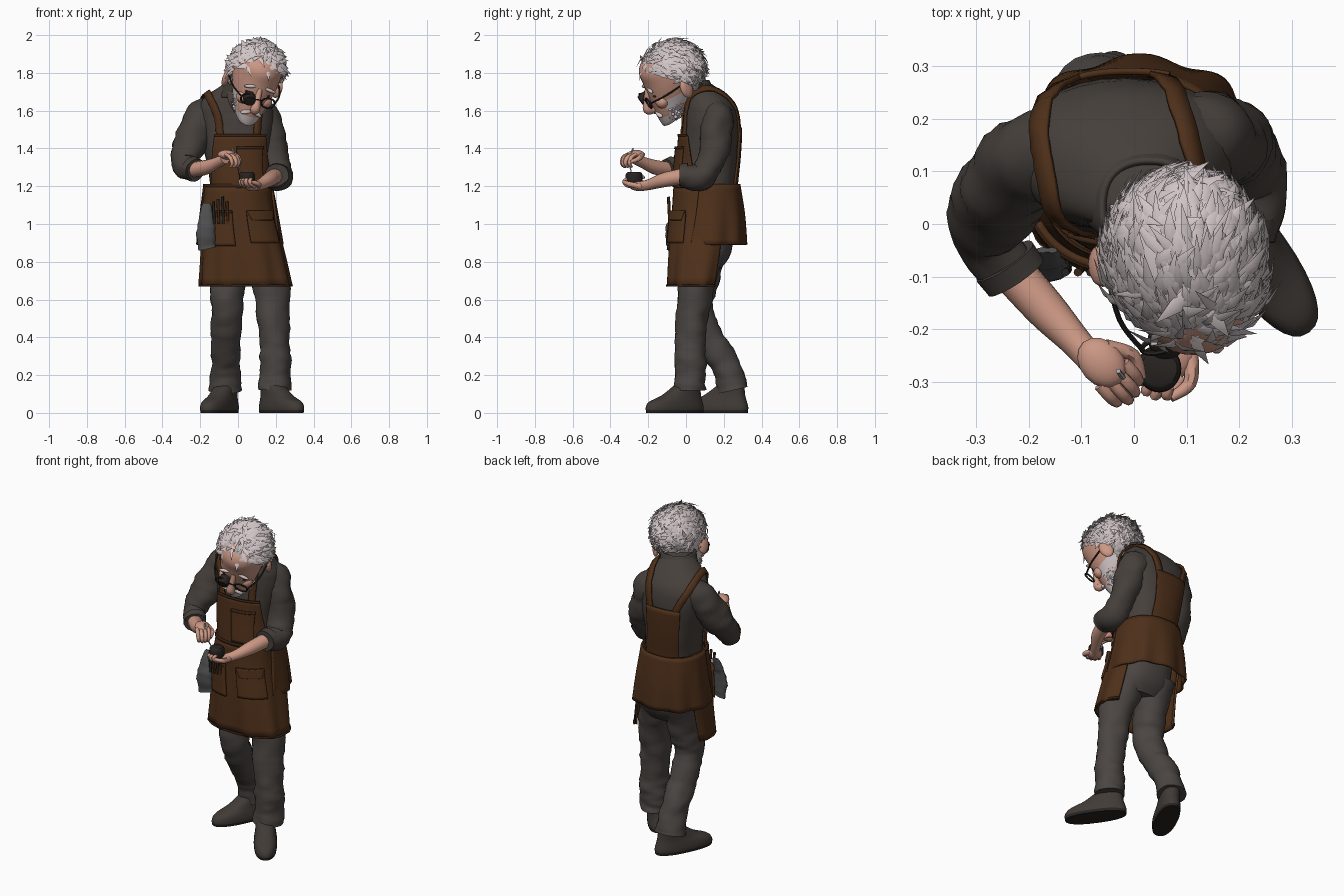
import bpy, bmesh, random
from math import sin, cos, pi, radians, copysign
from mathutils import Vector, Matrix, noise
from mathutils.bvhtree import BVHTree

random.seed(7)
if "Cube" in bpy.data.objects:
    bpy.data.objects.remove(bpy.data.objects["Cube"])


def material(name, *rgb):
    m = bpy.data.materials.new(name)
    m.use_nodes = True
    m.diffuse_color = (*rgb, 1)
    m.node_tree.nodes["Principled BSDF"].inputs["Base Color"].default_value = (*rgb, 1)
    return m


SKIN = material("skin", .6, .31, .23)
HAIR = material("silver hair", .64, .56, .57)
SHIRT = material("charcoal shirt", .06, .05, .043)
TROUSER = material("grey trousers", .07, .06, .055)
LEATHER = material("brown leather", .075, .029, .01)
HEM = material("dark leather", .045, .018, .008)
SHOE = material("shoe leather", .052, .043, .037)
BLACK = material("black", .02, .017, .015)
RAG = material("grey cloth", .075, .075, .075)
STEEL = material("steel", .4, .4, .4)


def finish(name, bm, mats, M=None, rule=None, angle=45):
    """Turn a bmesh into a smooth, coloured object."""
    bmesh.ops.recalc_face_normals(bm, faces=bm.faces)
    for f in bm.faces:
        f.smooth = True
        if rule:
            f.material_index = rule(f.calc_center_median())
    me = bpy.data.meshes.new(name)
    bm.to_mesh(me)
    bm.free()
    for m in mats:
        me.materials.append(m)
    me.set_sharp_from_angle(angle=radians(angle))
    if M:
        me.transform(M)
    ob = bpy.data.objects.new(name, me)
    bpy.context.collection.objects.link(ob)
    return ob


def grid(name, rows, mats, closed=True, amp=0, thick=0, **kw):
    """Skin a list of point rows; closed rows are capped."""
    bm = bmesh.new()
    rings = []
    for row in rows:
        mid = sum(row, Vector()) / len(row)
        ring = []
        for p in row:
            wob = noise.noise(p * 9) + .7 * noise.noise(Vector((p.x * 12, p.y * 12, p.z * 30)))
            ring.append(bm.verts.new(p + (p - mid).normalized() * wob * amp))
        rings.append(ring)
    n = len(rows[0])
    for a, b in zip(rings, rings[1:]):
        for i in range(n if closed else n - 1):
            j = (i + 1) % n
            bm.faces.new((a[i], a[j], b[j], b[i]))
    if closed:
        bm.faces.new(rings[0])
        bm.faces.new(rings[-1])
    ob = finish(name, bm, mats, **kw)
    if thick:
        mod = ob.modifiers.new("thickness", "SOLIDIFY")
        mod.thickness, mod.offset = thick, 0
    return ob


def spline(keys, per=5):
    """Sample a smooth curve through key tuples."""
    out = []
    for i in range(len(keys) - 1):
        a, b, c, d = (keys[min(max(k, 0), len(keys) - 1)] for k in range(i - 1, i + 3))
        for s in range(per):
            t = s / per
            out.append([.5 * (2 * q + (r - p) * t + (2 * p - 5 * q + 4 * r - w) * t * t
                              + (3 * q - p - 3 * r + w) * t ** 3) for p, q, r, w in zip(a, b, c, d)])
    return out + [list(keys[-1])]


def tube(name, keys, mat, sides=14, flat=1, per=5, **kw):
    """Round limb along keys of x, y, z, radius."""
    pts = spline(keys, per)
    P = [Vector(p[:3]) for p in pts]
    u, rows = None, []
    for i, p in enumerate(P):
        t = (P[min(i + 1, len(P) - 1)] - P[max(i - 1, 0)]).normalized()
        u = u or t.cross(Vector((1, 0, 0) if abs(t.y) > .9 else (0, 1, 0)))
        u = (u - t * u.dot(t)).normalized()
        v = t.cross(u) * flat
        rows.append([p + (u * cos(a) + v * sin(a)) * pts[i][3]
                     for a in (2 * pi * k / sides for k in range(sides))])
    return grid(name, rows, [mat], **kw)


def rim(ring, a, off=0, e=.85):
    """Point on a horizontal superellipse z, cx, cy, rx, ry."""
    z, cx, cy, rx, ry = ring
    c, s = cos(a), sin(a)
    return Vector((cx + (rx + off) * copysign(abs(c) ** e, c), cy + (ry + off) * copysign(abs(s) ** e, s), z))


def loft(name, profile, mats, sides=32, per=4, e=.85, **kw):
    rows = [[rim(r, 2 * pi * k / sides, 0, e) for k in range(sides)] for r in spline(profile, per)]
    return grid(name, rows, mats, **kw)


def panel(name, profile, z0, z1, top, bottom, off, mat, thick=.012, fold=0, steps=12, cols=40):
    """Cloth piece that follows a lofted profile between two heights and angles."""
    fine = sorted(spline(profile, 8))
    rows = []
    for i in range(steps + 1):
        t = i / steps
        z = z0 + (z1 - z0) * t
        lo = max((r for r in fine if r[0] <= z + 1e-6), default=fine[0])
        hi = min((r for r in fine if r[0] > z), default=lo)
        k = (z - lo[0]) / (hi[0] - lo[0]) if hi[0] > lo[0] else 0
        ring = [p + (q - p) * k for p, q in zip(lo, hi)]
        a0, a1 = (radians(p + (q - p) * t) for p, q in zip(top, bottom))
        angles = [a0 + (a1 - a0) * j / cols for j in range(cols + 1)]
        rows.append([rim(ring, a, off + fold * t * sin(9 * a)) for a in angles])
    return grid(name, rows, [mat], closed=False, thick=thick)


def ball(name, loc, size, mat, M=Matrix(), rot=Matrix()):
    bm = bmesh.new()
    bmesh.ops.create_uvsphere(bm, u_segments=16, v_segments=10, radius=1)
    return finish(name, bm, [mat], M @ Matrix.Translation(loc) @ rot @ Matrix.Diagonal((*size, 1)))


def place(loc, yaw=0, roll=0, pitch=0, size=1):
    R = [Matrix.Rotation(radians(a), 4, ax) for a, ax in ((yaw, "Z"), (roll, "Y"), (pitch, "X"))]
    return Matrix.Translation(loc) @ R[0] @ R[1] @ R[2] @ Matrix.Scale(size, 4)


# Torso and hips
TORSO = [(1.0, .02, .1, .15, .15), (1.2, .01, .105, .155, .15), (1.35, -.005, .12, .165, .15),
         (1.5, -.01, .13, .195, .147), (1.6, -.015, .128, .2, .138), (1.67, -.015, .108, .165, .115),
         (1.72, 0, .078, .108, .088), (1.76, .02, .045, .065, .06)]
torso = loft("shirt_body", TORSO, [SHIRT], amp=.004, per=5)
loft("trouser_hips", [(.76, .05, .1, .12, .08), (.85, .045, .115, .165, .125), (1.05, .02, .11, .16, .15)], [TROUSER])

# Legs and shoes
LEGS = {"right": [(-.04, .13, .9, .11), (-.05, .08, .72, .1), (-.06, .05, .56, .085), (-.065, .125, .39, .08),
                  (-.065, .215, .25, .076), (-.065, .25, .12, .084)],
        "left": [(.1, .11, .9, .11), (.16, .06, .72, .1), (.185, .035, .52, .088), (.195, .02, .33, .08),
                 (.2, .02, .2, .084), (.2, .02, .12, .09)]}
FEET = {"right": ((-.098, .165, 0), -26), "left": ((.23, -.06, 0), 35)}
UPPER = [(0, 0, 0, .062, .176), (.03, 0, 0, .066, .178), (.06, 0, .008, .063, .162),
         (.095, 0, .045, .057, .115), (.16, 0, .09, .054, .062)]
for side, path in LEGS.items():
    tube(side + "_trouser_leg", path, TROUSER, sides=20, per=8, amp=.012)
    foot = place(*FEET[side])
    loft(side + "_shoe", UPPER, [SHOE, BLACK], M=foot, rule=lambda c: int(c.z < .02), per=5)
    for k in range(3):
        y, z = -.02 - k * .025, .112 - k * .014
        tube(side + "_lace", [(-.03, y, z - .01, .004), (0, y - .01, z, .004), (.03, y, z - .01, .004)],
             BLACK, sides=6, M=foot)

# Sleeves, cuffs and forearms
ARMS = {"right": ([(-.14, .14, 1.61, .075), (-.19, .125, 1.56, .088), (-.25, .06, 1.43, .084),
                   (-.285, -.015, 1.31, .068), (-.225, -.1, 1.285, .052)],
                  [(-.25, -.07, 1.285, .042), (-.17, -.16, 1.3, .039), (-.11, -.225, 1.325, .03), (-.07, -.27, 1.345, .028)]),
        "left": ([(.08, .16, 1.6, .075), (.13, .165, 1.55, .088), (.185, .15, 1.41, .08),
                  (.212, .09, 1.26, .072), (.205, -.03, 1.255, .06)],
                 [(.2, 0, 1.255, .042), (.165, -.11, 1.235, .039), (.12, -.19, 1.21, .029), (.085, -.24, 1.2, .026)])}
for side, (sleeve, fore) in ARMS.items():
    tube(side + "_sleeve", sleeve, SHIRT, sides=20, per=8, amp=.013)
    tube(side + "_forearm", fore, SKIN)
    end = Vector(sleeve[-1][:3])
    back = end.lerp(Vector(sleeve[-2][:3]), .35)
    tube(side + "_rolled_cuff", [(*back, .066), (*end, .063)], SHIRT, sides=18, amp=.006)


# Hands
def hand(side, M, curl, thumb):
    ball(side + "_palm", (0, -.005, 0), (.036, .046, .022), SKIN, M)
    for k in range(4):
        x, r = -.027 + .018 * k, .0105
        long = 1 - .12 * abs(k - 1.4)
        tube(side + "_finger", [(x, -.03, 0, r), (x, -.07 * long, -.012 * curl, r),
                                (x * .9, -.084 * long, -.04 * curl, r * .9),
                                (x * .8, -.066 * long, -.056 * curl, r * .7)], SKIN, sides=8, per=3, M=M)
    tube(side + "_thumb", [(thumb * .022, .01, 0, .014), (thumb * .046, -.03, -.018 * curl, .012),
                           (thumb * .032, -.068, -.034 * curl, .008)], SKIN, sides=8, M=M)


hand("right", place((-.065, -.26, 1.367), 42, size=1.15), 1, 1)
hand("left", place((.08, -.245, 1.2), -32, size=1.15), -.6, 1)
tube("tweezers", [(-.03, -.28, 1.4, .005), (-.01, -.3, 1.34, .005), (.02, -.29, 1.275, .003)], STEEL, sides=6)
loft("pocket_watch", [(1.21, .048, -.275, .03, .03), (1.222, .048, -.275, .041, .044), (1.262, .048, -.275, .041, .044),
                      (1.275, .048, -.275, .034, .034)], [BLACK], e=1)
tube("watch_crown", [(.048, -.235, 1.245, .008), (.05, -.22, 1.25, .008)], STEEL, sides=8)

# Apron skirt, bib and pockets
FRONT = [(.67, .04, .055, .24, .15), (.85, .025, .08, .215, .168), (1.05, 0, .1, .19, .172), (1.21, 0, .1, .168, .16)]
BACK = [(.89, .01, .1, .215, .205), (1.05, .005, .11, .195, .187), (1.21, 0, .11, .172, .166)]
panel("apron_front_skirt", FRONT, 1.21, .67, (-205, 25), (-205, 36), 0, LEATHER, fold=.007, cols=64)
panel("apron_front_hem", FRONT, .68, .67, (-205, 36), (-205, 36), .006, HEM, .008, steps=2, cols=64)
panel("apron_back_skirt", BACK, 1.21, .89, (-10, 190), (-18, 198), .006, LEATHER, fold=.008, cols=64)
panel("apron_bib", TORSO, 1.47, 1.19, (-120, -45), (-150, -12), .016, LEATHER)
panel("apron_bib_hem", TORSO, 1.475, 1.463, (-120, -45), (-120, -45), .02, HEM, .01, steps=2)
panel("apron_back_bib", TORSO, 1.51, 1.19, (72, 126), (66, 134), .014, LEATHER)
panel("apron_waistband", FRONT, 1.213, 1.195, (-180, 180), (-180, 180), .007, HEM, .008, steps=2, cols=64)
POCKETS = {"chest": (TORSO, 1.41, 1.22, (-90, -50), .026), "right": (FRONT, 1.07, .885, (-152, -96), .014),
           "left": (FRONT, 1.07, .9, (-80, -30), .014)}
for side, (prof, z0, z1, span, off) in POCKETS.items():
    panel(side + "_pocket", prof, z0, z1, span, span, off, LEATHER, .014, cols=14)
    panel(side + "_pocket_hem", prof, z0, z0 - .012, span, span, off + .007, HEM, .008, steps=2, cols=14)
panel("left_pocket_flap", FRONT, 1.07, 1.02, (-80, -30), (-74, -36), .022, LEATHER, .012, cols=14)

# Shoulder straps laid on the shirt
skin_tree = BVHTree.FromPolygons([v.co for v in torso.data.vertices], [p.vertices for p in torso.data.polygons])
STRAP = [(-.1, .115, -.04, 1.45), (-.11, .115, -.03, 1.56), (-.145, .105, .04, 1.67), (-.185, .1, .13, 1.7),
         (-.17, .07, .23, 1.62), (-.125, .05, .29, 1.5), (-.11, .05, .3, 1.36)]
for col, side in enumerate(("right", "left")):
    path = [Vector((k[col], k[2], k[3])) for k in spline(STRAP, 6)]
    rows = []
    for i, p in enumerate(path):
        hit, nor, _, _ = skin_tree.find_nearest(p)
        along = path[min(i + 1, len(path) - 1)] - path[max(i - 1, 0)]
        across = along.cross(nor).normalized()
        rows.append([hit + nor * .012 + across * w for w in (-.02, 0, .02)])
    grid(side + "_strap", rows, [LEATHER], closed=False, thick=.01)

# Rag and pocket tools
tube("hanging_rag", [(-.165, -.05, 1.11, .026), (-.17, -.075, 1.03, .042), (-.172, -.085, .94, .052),
                     (-.16, -.08, .87, .046)], RAG, flat=.5, amp=.014)
for k in range(4):
    x = -.125 + k * .024
    tube("pocket_tool", [(x, -.087, 1.0, .007), (x - .006, -.092, 1.12 + .012 * (k % 3), .008)],
         (BLACK, HEM)[k % 2], sides=8)

# Neck and collar
tube("neck", [(.01, .07, 1.65, .065), (.05, 0, 1.73, .064), (.075, -.05, 1.78, .07)], SKIN)
panel("collar", [(1.66, 0, .07, .1, .09), (1.76, .03, .03, .082, .082)], 1.76, 1.67, (-60, 240), (-75, 255), .006, SHIRT)
for s in (-1, 1):
    tube("collar_point", [(.03 + s * .06, -.03, 1.7, .03), (.03 + s * .055, -.05, 1.65, .026),
                          (.03 + s * .045, -.045, 1.59, .004)], SHIRT, flat=.3, sides=8)

# Head, face and glasses
H = place((.1, -.083, 1.81), 17, 12, 28)
SKULL = [(-.252, 0, -.125, .03, .03), (-.235, 0, -.105, .055, .055), (-.18, 0, -.075, .082, .09),
         (-.13, 0, -.04, .1, .125), (-.07, 0, -.02, .117, .145), (0, 0, -.005, .127, .155),
         (.06, 0, -.01, .122, .147), (.105, 0, -.01, .095, .115), (.135, 0, 0, .05, .06)]


def bearded(c):
    return int(c.y < .03 and (c.z < -.2 or (c.z < -.1 and abs(c.x) > .075 and c.y > -.11)))


loft("head", SKULL, [SKIN, HAIR], M=H, rule=bearded, e=.95)
tube("nose", [(0, -.152, -.03, .014), (0, -.182, -.09, .018), (0, -.195, -.132, .026), (0, -.168, -.152, .016)], SKIN, M=H)
for s in (-1, 1):
    ball("ear", (s * .143, .015, -.08), (.019, .038, .054), SKIN, H, Matrix.Rotation(s * .45, 4, "Z"))
    ball("cheek", (s * .06, -.12, -.11), (.04, .035, .035), SKIN, H)
    ball("eyebrow", (s * .055, -.153, -.025), (.036, .01, .009), HAIR, H, Matrix.Rotation(s * .2, 4, "Y"))
    ball("moustache", (s * .028, -.156, -.172), (.034, .016, .012), HAIR, H, Matrix.Rotation(s * .4, 4, "Y"))
    ball("eye", (s * .052, -.14, -.064), (.018, .012, .01), BLACK, H)
    ring = [(s * .058 + .037 * cos(a), -.188, -.084 + .029 * sin(a), .005) for a in (pi * k / 6 for k in range(13))]
    tube("glasses_rim", ring, BLACK, sides=6, per=2, M=H)
    tube("glasses_arm", [(s * .095, -.185, -.077, .005), (s * .132, -.1, -.066, .005), (s * .142, .02, -.05, .005)],
         BLACK, sides=6, M=H)
tube("glasses_bridge", [(-.02, -.188, -.079, .004), (0, -.193, -.074, .004), (.02, -.188, -.079, .004)], BLACK, sides=6, M=H)
tube("eye_loupe", [(-.046, -.155, -.08, .03), (-.046, -.18, -.084, .034), (-.047, -.205, -.088, .029)], BLACK, M=H)


# Hair cap and locks
def hairy(p):
    if p.z > .02:
        return p.y > -.04 - (p.z - .02) * 1.4
    return p.y > -.04 - p.z * .35


def locks(name, count, centre, size, keep, flow, length, width):
    """Scatter flat tapered tufts over part of an ellipsoid."""
    bm = bmesh.new()
    while count:
        d = Vector([random.gauss(0, 1) for _ in range(3)]).normalized()
        p = Vector([c + q * r for c, q, r in zip(centre, d, size)])
        if not keep(p):
            continue
        count -= 1
        n = Vector([q / r for q, r in zip(d, size)]).normalized()
        f = Vector(flow) + Vector((d.x * .5, 0, 0)) + Vector([random.gauss(0, .3) for _ in range(3)])
        t = (f - n * f.dot(n)).normalized() + n * random.uniform(.02, .25)
        s = n.cross(t).normalized()
        L, w = length * random.uniform(.6, 1.3), width * random.uniform(.6, 1.2)
        a, b = ([bm.verts.new(q + v * w * k) for v in (s, n * .4, -s)]
                for q, k in ((p - n * .006, .8), (p + t * L * .45 + n * .004, 1)))
        tip = bm.verts.new(p + t * L - n * .01)
        bm.faces.new(a)
        for i in range(3):
            j = (i + 1) % 3
            bm.faces.new((a[i], a[j], b[j], b[i]))
            bm.faces.new((b[i], b[j], tip))
    finish(name, bm, [HAIR], H, angle=60)


SCALP, CROWN = (.145, .167, .152), (0, .008, -.003)
cap = bmesh.new()
bmesh.ops.create_uvsphere(cap, u_segments=32, v_segments=20, radius=1)
bmesh.ops.transform(cap, verts=cap.verts, matrix=Matrix.Translation(CROWN) @ Matrix.Diagonal((*SCALP, 1)))
bmesh.ops.delete(cap, geom=[v for v in cap.verts if not hairy(v.co)], context="VERTS")
finish("hair_cap", cap, [HAIR], H)
locks("hair_locks", 700, CROWN, SCALP, hairy, (.4, .6, -.35), .08, .013)
locks("beard", 220, (0, -.07, -.16), (.085, .09, .085), bearded, (0, -.2, -1), .03, .008)
